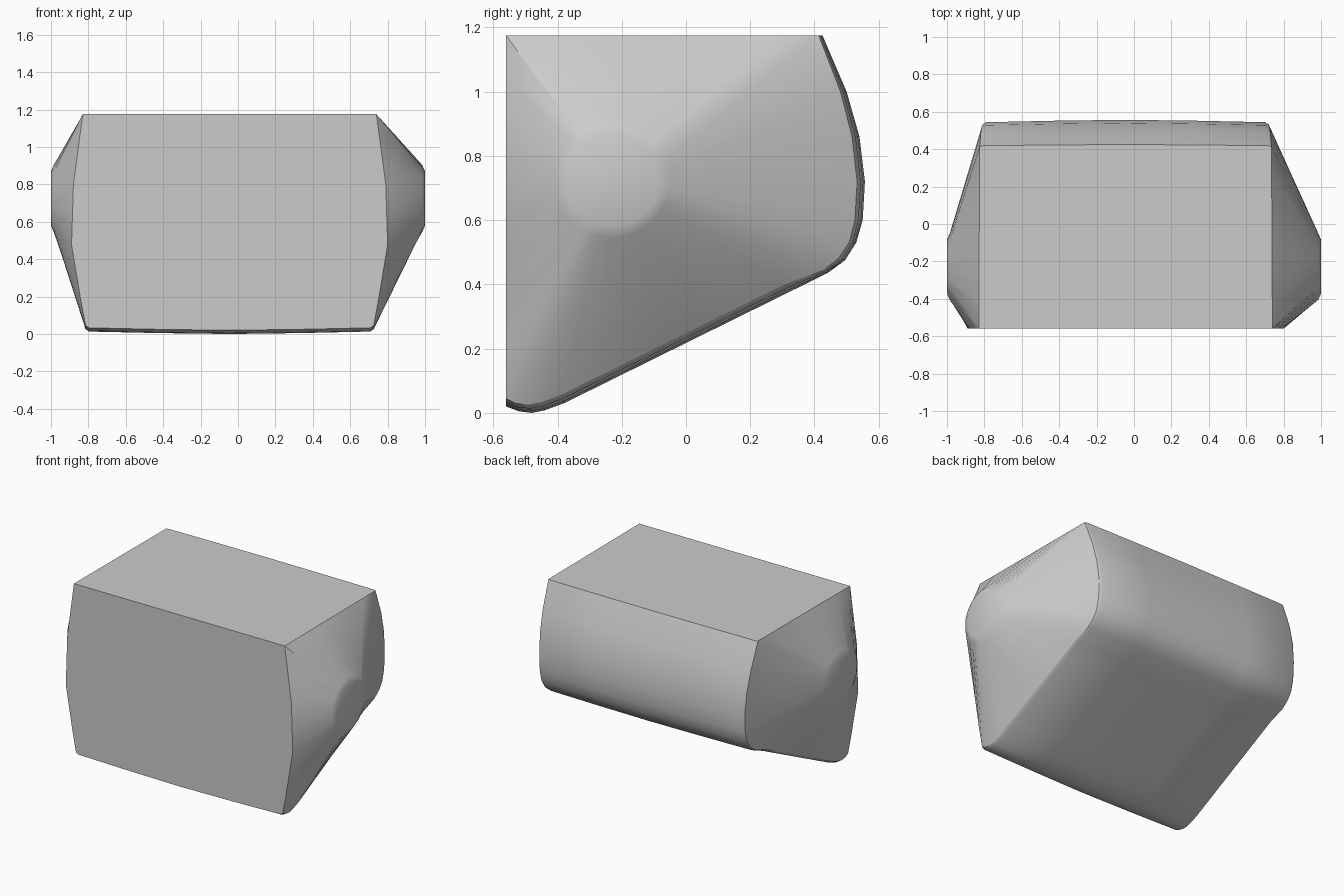
import bpy, bmesh, math
from mathutils import Vector

cube = bpy.data.objects.get("Cube")
if cube:
    bpy.data.objects.remove(cube)

grey = bpy.data.materials.new("plain grey")
grey.use_nodes = True
colour = (0.6, 0.6, 0.6, 1)
grey.diffuse_color = colour
grey.node_tree.nodes["Principled BSDF"].inputs["Base Color"].default_value = colour

# Side profile corners: y, z, half width of the body at that corner
FRONT, TOP = -0.56, 1.175
CENTRE = -0.045
corners = [
    (FRONT, TOP, .785), (.425, TOP, .78), (.5, 1.0, .775), (.54, .86, .77),
    (.557, .72, .765), (.55, .6, .765), (.53, .53, .765), (.495, .475, .765),
    (.44, .435, .765), (-.38, .03, .77), (-.44, .008, .77), (-.48, 0, .77),
    (-.52, .005, .77), (FRONT, .02, .77), (FRONT, .47, .845), (FRONT, .8, .835),
]

# Subdivide the long sides so the end caps fan out evenly
rim = []
for a, b in zip(corners, corners[1:] + corners[:1]):
    a, b = Vector(a), Vector(b)
    n = max(1, round((b - a).length / .14))
    rim += [a.lerp(b, i / n) for i in range(n)]

tip = Vector((-.23, .725))


def inset(p, d):
    """Pull the rounded back and underside inwards; keep flat front and top."""
    y, z = p.x, p.y
    if y > FRONT + .001:
        y -= d * (max(0, y - .3) / .26 if z > .43 else .45)
    if z < TOP - .001:
        z += d * (1 if z < .4 and y > FRONT + .001 or z < .1 else .3 if z < .5 else 0)
    return y, z


def tip_point(p, r):
    d = (Vector((p.x, p.y)) - tip).normalized() * r
    return tip + d


bm = bmesh.new()
rings = []


def add_ring(points):
    rings.append([bm.verts.new(p) for p in points])


def cap_rings(side):
    """Small tip disc followed by its softened shoulder."""
    result = []
    for x, r in ((1.0, .145), (.985, .18)):
        result.append([(side * x, *tip_point(p, r)) for p in rim])
    return result


for pts in cap_rings(-1):
    add_ring(pts)
# Body stations: fraction of half width and profile inset
for u, d in ((-1, .025), (-.975, .013), (-.5, .005), (0, 0),
             (.5, .005), (.975, .013), (1, .025)):
    add_ring([(CENTRE + u * p.z, *inset(p, d)) for p in rim])
for pts in reversed(cap_rings(1)):
    add_ring(pts)

count = len(rim)
for a, b in zip(rings, rings[1:]):
    for i in range(count):
        j = (i + 1) % count
        bm.faces.new((a[i], a[j], b[j], b[i]))
bm.faces.new(rings[0])
bm.faces.new(rings[-1])
bmesh.ops.recalc_face_normals(bm, faces=bm.faces)

# Crisp outlines around the body ends and the flat front and top
for ring in (rings[2], rings[-3]):
    for i in range(count):
        edge = bm.edges.get((ring[i], ring[(i + 1) % count]))
        edge.smooth = False
for f in bm.faces:
    f.smooth = True
for e in bm.edges:
    if len(e.link_faces) == 2 and e.calc_face_angle() > math.radians(40):
        e.smooth = False
# Keep the straight top-back edge crisp
back_index = next(i for i, p in enumerate(rim) if abs(p.x - .425) < .001)
for a, b in zip(rings[2:-3], rings[3:-2]):
    bm.edges.get((a[back_index], b[back_index])).smooth = False

mesh = bpy.data.meshes.new("faceted_body")
bm.to_mesh(mesh)
bm.free()
mesh.materials.append(grey)
body = bpy.data.objects.new("faceted_body", mesh)
bpy.context.collection.objects.link(body)
